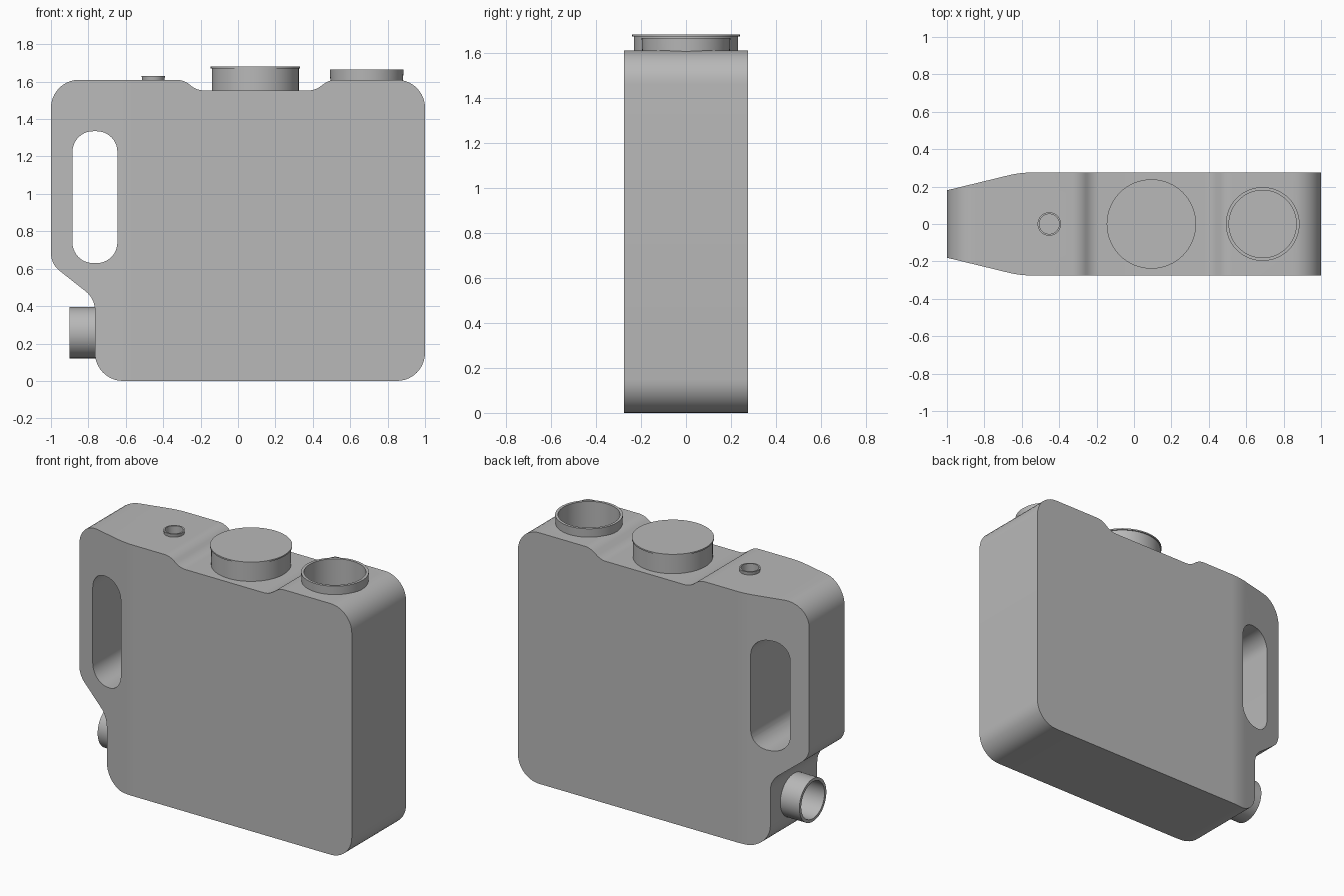
import bpy, bmesh, math
from mathutils import Vector, Matrix

if "Cube" in bpy.data.objects:
    bpy.data.objects.remove(bpy.data.objects["Cube"], do_unlink=True)

GREY = (0.48, 0.48, 0.48, 1)
grey = bpy.data.materials.new("plain grey")
grey.use_nodes = True
grey.diffuse_color = GREY
grey.node_tree.nodes["Principled BSDF"].inputs["Base Color"].default_value = GREY


def make(name, bm):
    bmesh.ops.recalc_face_normals(bm, faces=bm.faces)
    mesh = bpy.data.meshes.new(name)
    bm.to_mesh(mesh)
    bm.free()
    mesh.materials.append(grey)
    obj = bpy.data.objects.new(name, mesh)
    bpy.context.collection.objects.link(obj)
    return obj


def fillet(corners, steps=10):
    """Round each (x, y, radius) corner of a closed outline."""
    out = []
    for i, (x, y, r) in enumerate(corners):
        p = Vector((x, y))
        if r == 0:
            out.append(p)
            continue
        a = (Vector(corners[i - 1][:2]) - p).normalized()
        b = (Vector(corners[(i + 1) % len(corners)][:2]) - p).normalized()
        half = a.angle(b) / 2
        centre = p + (a + b).normalized() * r / math.sin(half)
        start = p + a * r / math.tan(half) - centre
        end = p + b * r / math.tan(half) - centre
        turn = math.pi - 2 * half
        for k in range(steps + 1):
            t = k / steps
            out.append(centre + (start * math.sin((1 - t) * turn)
                                 + end * math.sin(t * turn)) / math.sin(turn))
    return out


def prism(name, outline, to_3d, low, high):
    """Extrude an outline between two levels."""
    bm = bmesh.new()
    face = bm.faces.new([bm.verts.new(to_3d(p, low)) for p in outline])
    new = bmesh.ops.extrude_face_region(bm, geom=[face])["geom"]
    shift = to_3d(Vector((0, 0)), high) - to_3d(Vector((0, 0)), low)
    bmesh.ops.translate(bm, vec=shift, verts=[v for v in new if isinstance(v, bmesh.types.BMVert)])
    return make(name, bm)


def lathe(name, profile, matrix, closed=False):
    """Revolve (radius, height) points about the local z axis."""
    bm = bmesh.new()
    verts = [bm.verts.new((r, 0, z)) for r, z in profile]
    edges = [bm.edges.new(pair) for pair in zip(verts, verts[1:])]
    if closed:
        edges.append(bm.edges.new((verts[-1], verts[0])))
    bmesh.ops.spin(bm, geom=verts + edges, axis=(0, 0, 1), cent=(0, 0, 0),
                   angle=math.tau, steps=64)
    bmesh.ops.remove_doubles(bm, verts=bm.verts, dist=1e-5)
    bm.transform(matrix)
    return make(name, bm)


def boolean(target, cutter, operation):
    mod = target.modifiers.new(cutter.name, "BOOLEAN")
    mod.operation, mod.solver, mod.object = operation, "EXACT", cutter
    bpy.context.view_layer.objects.active = target
    bpy.ops.object.modifier_apply(modifier=mod.name)
    bpy.data.objects.remove(cutter, do_unlink=True)


def front(p, y):
    return Vector((p.x, y, p.y))


def plan(p, z):
    return Vector((p.x, p.y, z))


# Tank body: front silhouette limited by a plan that narrows at the handle
silhouette = fillet([
    (-1, 1.61, 0.15), (-0.29, 1.61, 0.11), (-0.22, 1.553, 0.11),
    (0.41, 1.553, 0.11), (0.49, 1.61, 0.11), (1, 1.61, 0.15),
    (1, 0, 0.15), (-0.765, 0, 0.15), (-0.765, 0.44, 0.13), (-1, 0.625, 0.12)])
body = prism("tank_body", silhouette, front, -0.3, 0.3)
taper = prism("taper", fillet([
    (-1.1, -0.156, 0), (-0.61, -0.275, 0.5), (1.1, -0.275, 0),
    (1.1, 0.275, 0), (-0.61, 0.275, 0.5), (-1.1, 0.156, 0)]), plan, -0.1, 1.8)
boolean(body, taper, "INTERSECT")

# Handle opening
grip = prism("handle_opening", fillet([
    (-0.885, 0.63, 0.11), (-0.645, 0.63, 0.11),
    (-0.645, 1.335, 0.11), (-0.885, 1.335, 0.11)]), front, -0.5, 0.5)
boolean(body, grip, "DIFFERENCE")

# Open necks: name, placement, base radius, rim radius, bore radius, height, depth
up = Matrix.Translation
necks = [
    ("filler_neck", up((0.688, 0, 1.61)), 0.194, 0.197, 0.18, 0.055, 0.35),
    ("vent_neck", up((-0.453, 0, 1.61)), 0.058, 0.0625, 0.053, 0.021, 0.15),
    ("side_spout", up((-0.765, 0, 0.258)) @ Matrix.Rotation(-math.pi / 2, 4, "Y"),
     0.137, 0.137, 0.118, 0.135, 0.3)]
parts = [body]
for name, place, base, rim, bore, height, depth in necks:
    cutter = lathe("bore", [(0, -depth), (bore, -depth), (bore, 0.1), (0, 0.1)], place)
    boolean(body, cutter, "DIFFERENCE")
    parts.append(lathe(name, [(bore, -0.01), (base, -0.01), (rim, height), (bore, height)],
                       place, closed=True))

# Main cap with a thin overhanging lid
parts.append(lathe("main_cap", [
    (0, -0.01), (0.232, -0.01), (0.232, 0.118), (0.239, 0.118), (0.239, 0.127), (0, 0.127)],
    up((0.093, 0, 1.553))))

# Smooth shading with crisp edges
bpy.ops.object.select_all(action="DESELECT")
for obj in parts:
    obj.select_set(True)
bpy.context.view_layer.objects.active = body
bpy.ops.object.shade_smooth_by_angle(angle=math.radians(30))
